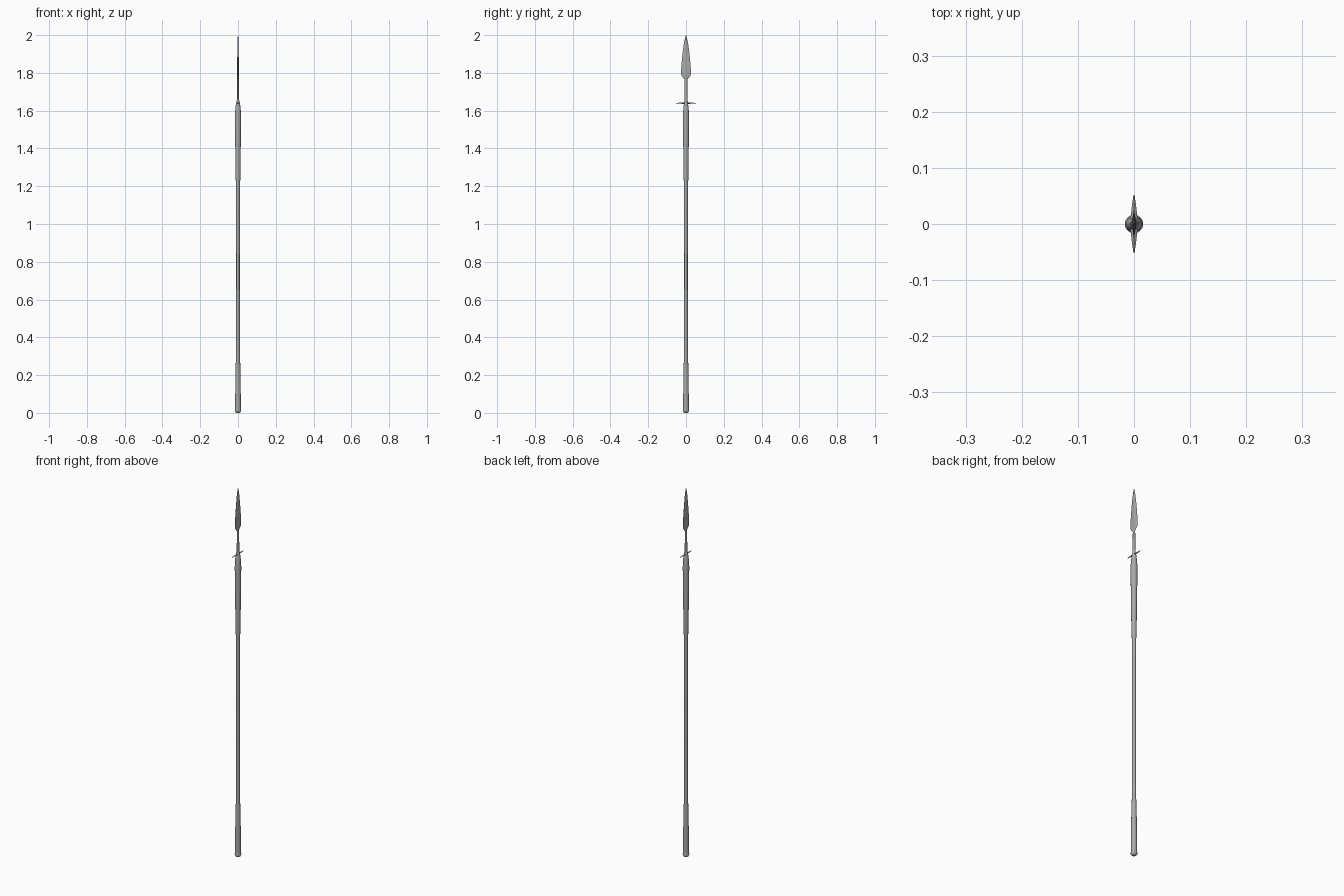
import bpy, bmesh, math

if "Cube" in bpy.data.objects:
    bpy.data.objects.remove(bpy.data.objects["Cube"])

grey = bpy.data.materials.new("dark_grey")
grey.diffuse_color = (0.40, 0.40, 0.40, 1)
grey.use_nodes = True
grey.node_tree.nodes["Principled BSDF"].inputs["Base Color"].default_value = grey.diffuse_color


def loft(name, rings, sides=16, lengthwise_y=False, angle=40):
    """Skin elliptical rings (position, half x, half width) into a closed solid."""
    bm = bmesh.new()
    loops = []
    for pos, rx, rw in rings:
        loop = []
        for i in range(sides):
            a = 2 * math.pi * i / sides
            x, w = rx * math.cos(a), rw * math.sin(a)
            co = (x, pos, 1.64 + w) if lengthwise_y else (x, w, pos)
            loop.append(bm.verts.new(co))
        loops.append(loop)
    for a, b in zip(loops, loops[1:]):
        for i in range(sides):
            j = (i + 1) % sides
            bm.faces.new((a[i], a[j], b[j], b[i]))
    bm.faces.new(loops[0][::-1])
    bm.faces.new(loops[-1])
    bmesh.ops.recalc_face_normals(bm, faces=bm.faces)
    mesh = bpy.data.meshes.new(name)
    bm.to_mesh(mesh)
    bm.free()
    mesh.materials.append(grey)
    obj = bpy.data.objects.new(name, mesh)
    bpy.context.collection.objects.link(obj)
    bpy.ops.object.select_all(action='DESELECT')
    obj.select_set(True)
    bpy.context.view_layer.objects.active = obj
    bpy.ops.object.shade_smooth_by_angle(angle=math.radians(angle))
    return obj


def lathe(name, profile, **kw):
    return loft(name, [(z, r, r) for z, r in profile], **kw)


# One continuous shaft: butt swelling, slim middle, swelling below the head
lathe("shaft", [(0.012, 0.0152), (0.11, 0.0145), (0.24, 0.0126),
                (0.31, 0.0105), (0.75, 0.0094), (1.18, 0.0105),
                (1.26, 0.0128), (1.38, 0.0142), (1.50, 0.0158),
                (1.57, 0.0164), (1.61, 0.0142), (1.64, 0.0102),
                (1.655, 0.007)])

# Rounded butt cap
lathe("butt_cap", [(0.0, 0.006), (0.003, 0.012), (0.009, 0.016),
                   (0.014, 0.0165), (0.022, 0.0148)])

# Flattened neck between shaft and blade
loft("neck", [(1.63, 0.008, 0.010), (1.66, 0.006, 0.0088),
              (1.71, 0.005, 0.008), (1.79, 0.004, 0.0072)], sides=12)

# Leaf blade with a central ridge, edges along y
loft("blade", [(1.765, 0.004, 0.0075), (1.775, 0.0042, 0.016),
               (1.786, 0.0044, 0.024), (1.80, 0.0044, 0.0265),
               (1.85, 0.0042, 0.0235), (1.91, 0.0038, 0.0175),
               (1.96, 0.003, 0.0105), (1.985, 0.002, 0.005),
               (2.0, 0.0004, 0.0006)], sides=4, angle=20)

# Thin tapering cross lugs
loft("cross_lugs", [(-0.052, 0.0008, 0.0008), (-0.035, 0.0035, 0.0025),
                    (-0.012, 0.006, 0.004), (0.012, 0.006, 0.004),
                    (0.035, 0.0035, 0.0025), (0.052, 0.0008, 0.0008)],
     sides=4, lengthwise_y=True, angle=20)
